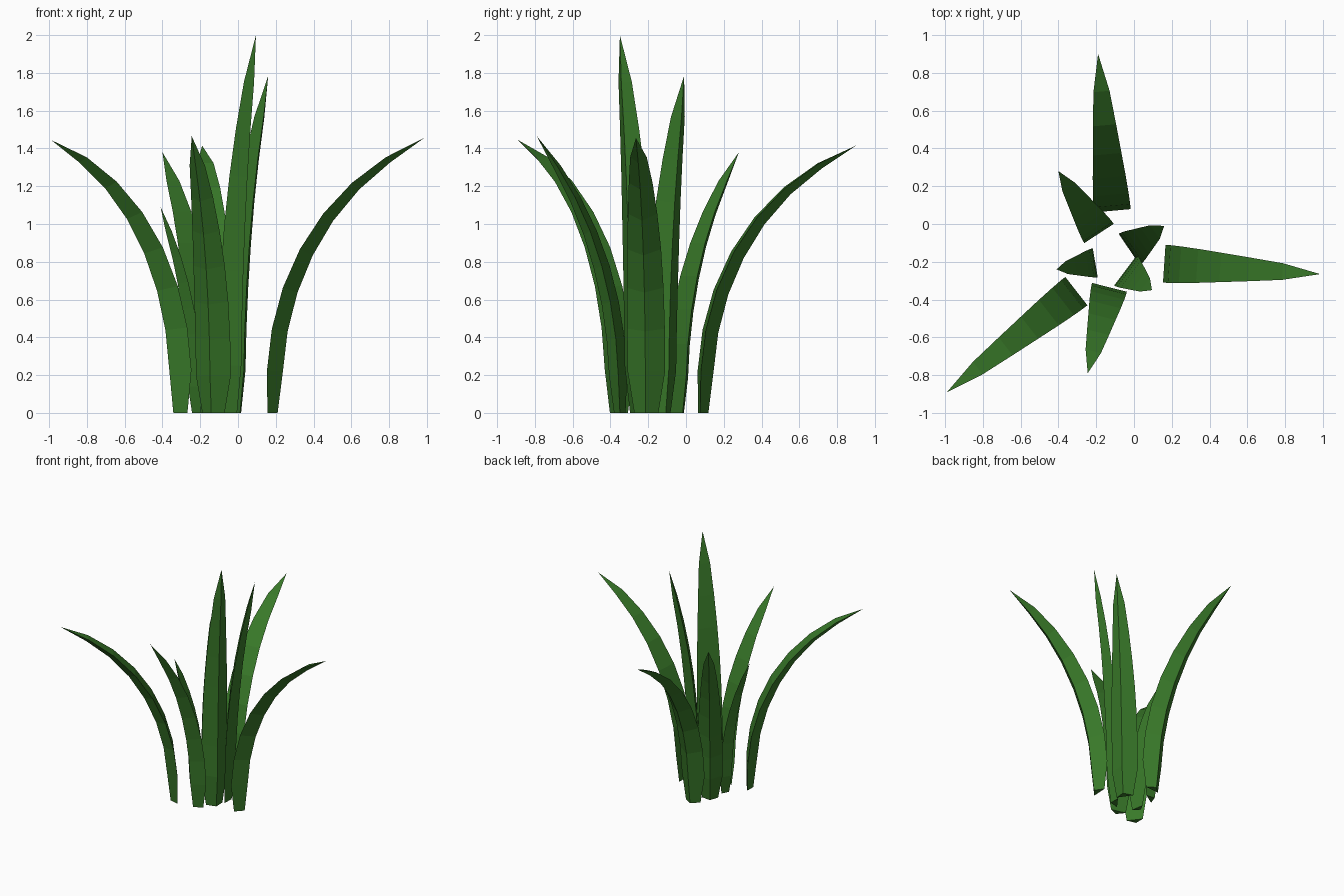
import bpy, bmesh, math
from mathutils import Vector

if "Cube" in bpy.data.objects:
    bpy.data.objects.remove(bpy.data.objects["Cube"])

green = bpy.data.materials.new("leaf_green")
green.diffuse_color = (0.04, 0.19, 0.022, 1)
green.use_nodes = True
green.node_tree.nodes["Principled BSDF"].inputs["Base Color"].default_value = green.diffuse_color

SEGS = 8
# relative blade width at each level, root to tip
TAPER = [0.64, 1.0, 1.0, 0.97, 0.9, 0.78, 0.63, 0.44, 0.0]


def spine(reach, height):
    """Equal-length segments that bend progressively outward to (reach, height)."""
    def trace(bend):
        pts, angles = [(0.0, 0.0)], []
        for i in range(SEGS):
            a = bend * (i / (SEGS - 1)) ** 1.15
            angles.append(a)
            r, z = pts[-1]
            pts.append((r + math.sin(a), z + math.cos(a)))
        return pts, angles
    lo, hi = 0.0, math.radians(110)
    for _ in range(40):
        mid = (lo + hi) / 2
        r, z = trace(mid)[0][-1]
        if r / z < reach / height:
            lo = mid
        else:
            hi = mid
    pts, angles = trace(lo)
    s = height / pts[-1][1]
    return [(r * s, z * s) for r, z in pts], angles


def blade(name, root, tip, height, width):
    """Triangular-section leaf: flat inner face, ridge along the outer side."""
    root, tip = Vector((*root, 0)), Vector((*tip, 0))
    out = (tip - root).normalized()
    side = Vector((-out.y, out.x, 0))
    pts, angles = spine((tip - root).length, height)
    bm = bmesh.new()
    rings = []
    for i in range(SEGS):
        r, z = pts[i]
        a = 0 if i == 0 else (angles[i - 1] + angles[i]) / 2
        c = root + out * r + Vector((0, 0, z))
        w = width * TAPER[i]
        normal = out * math.cos(a) - Vector((0, 0, math.sin(a)))
        rings.append([bm.verts.new(p) for p in
                      (c + side * w / 2, c - side * w / 2, c + normal * w * 0.39)])
    point = bm.verts.new(root + out * pts[-1][0] + Vector((0, 0, pts[-1][1])))
    bm.faces.new(rings[0])
    for k in range(3):
        n = (k + 1) % 3
        for a, b in zip(rings, rings[1:]):
            bm.faces.new((a[k], a[n], b[n], b[k]))
        bm.faces.new((rings[-1][k], rings[-1][n], point))
    bmesh.ops.recalc_face_normals(bm, faces=bm.faces)
    me = bpy.data.meshes.new(name)
    bm.to_mesh(me)
    bm.free()
    me.materials.append(green)
    bpy.context.collection.objects.link(bpy.data.objects.new(name, me))


# name, inner root centre, tip, tip height, full width
blade("back_leaf", (-0.115, 0.07), (-0.19, 0.90), 1.415, 0.195)
blade("back_left_leaf", (-0.185, -0.05), (-0.40, 0.28), 1.38, 0.185)
blade("small_left_leaf", (-0.205, -0.205), (-0.41, -0.24), 1.09, 0.155)
blade("front_left_leaf", (-0.305, -0.355), (-0.99, -0.89), 1.445, 0.19)
blade("front_leaf", (-0.13, -0.335), (-0.245, -0.79), 1.465, 0.19)
blade("tall_centre_leaf", (-0.045, -0.245), (0.095, -0.35), 2.0, 0.20)
blade("upright_centre_leaf", (-0.025, -0.135), (0.16, -0.01), 1.785, 0.20)
blade("right_leaf", (0.16, -0.21), (0.985, -0.265), 1.455, 0.20)
